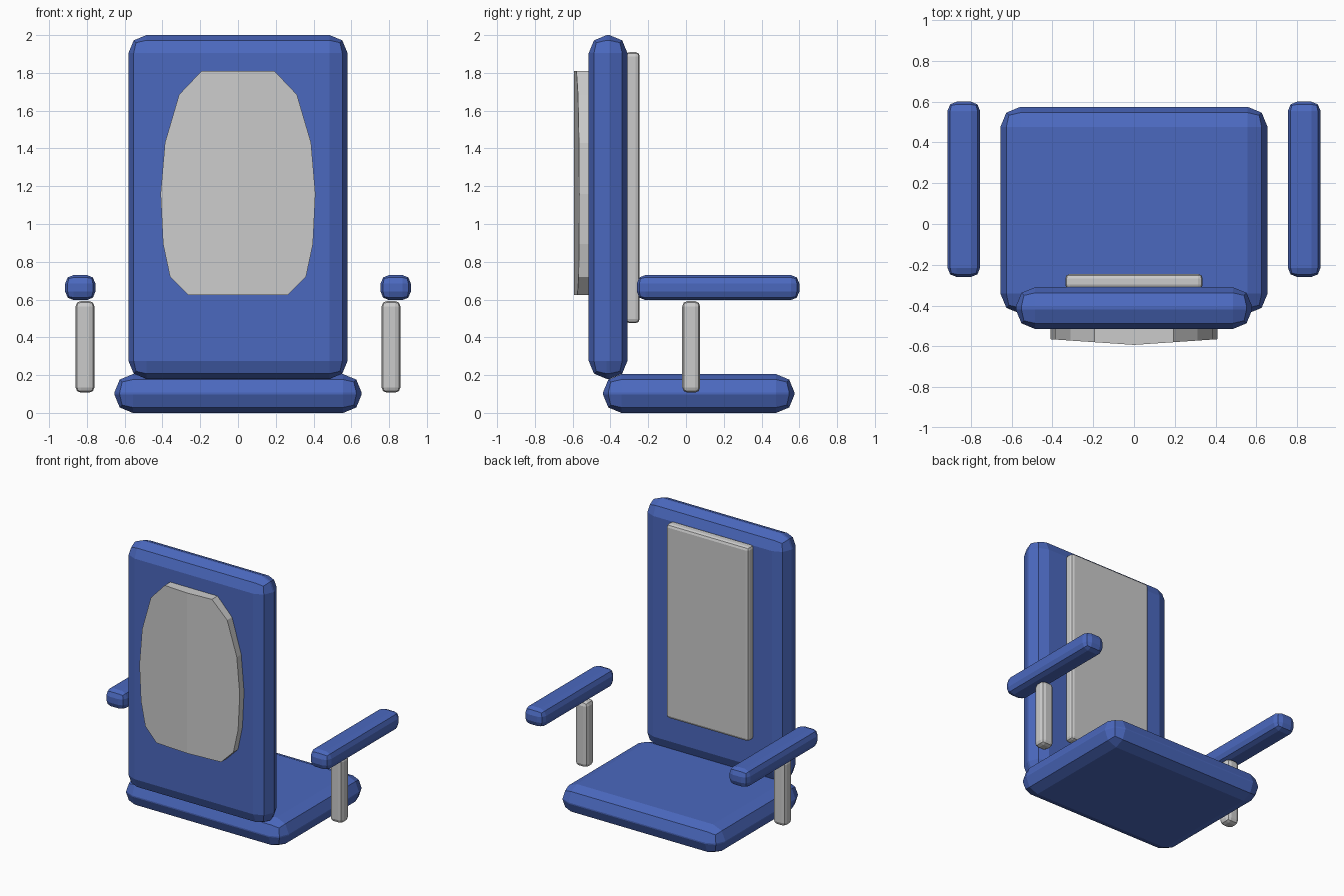
import bpy, bmesh

if "Cube" in bpy.data.objects:
    bpy.data.objects.remove(bpy.data.objects["Cube"])

blue = bpy.data.materials.new("blue_upholstery")
blue.diffuse_color = (0.07, 0.14, 0.52, 1)
blue.use_nodes = True
blue.node_tree.nodes["Principled BSDF"].inputs["Base Color"].default_value = blue.diffuse_color


def finish(bm, name, mat=None):
    bmesh.ops.recalc_face_normals(bm, faces=bm.faces)
    me = bpy.data.meshes.new(name)
    bm.to_mesh(me)
    bm.free()
    ob = bpy.data.objects.new(name, me)
    bpy.context.collection.objects.link(ob)
    if mat:
        me.materials.append(mat)
    return ob


def padded_box(name, lo, hi, bevel, mat=None):
    """Box between two corners with two-segment rounded edges."""
    bm = bmesh.new()
    bmesh.ops.create_cube(bm, size=1)
    for v in bm.verts:
        v.co = [(a + b) / 2 + c * (b - a) for a, b, c in zip(lo, hi, v.co)]
    ob = finish(bm, name, mat)
    mod = ob.modifiers.new("rounding", 'BEVEL')
    mod.width = bevel
    mod.segments = 2
    mod.limit_method = 'NONE'
    return ob


# Cushions
padded_box("seat", (-0.655, -0.44, 0.0), (0.655, 0.575, 0.205), 0.098, blue)
padded_box("backrest", (-0.58, -0.515, 0.18), (0.58, -0.31, 2.0), 0.095, blue)

# Inner back panel
padded_box("inner_panel", (-0.337, -0.32, 0.475), (0.337, -0.245, 1.91), 0.022)

# Armrests and their posts
for side, s in (("left", -1), ("right", 1)):
    xa, xb = sorted((s * 0.755, s * 0.915))
    padded_box(side + "_armrest", (xa, -0.26, 0.597), (xb, 0.6, 0.73), 0.045, blue)
    xa, xb = sorted((s * 0.76, s * 0.86))
    padded_box(side + "_armrest_post", (xa, -0.02, 0.107), (xb, 0.075, 0.592), 0.028)

# Outer shell: barrel-shaped plate with a shallow central ridge
outline = [(0, 1.81), (0.193, 1.81), (0.312, 1.685), (0.387, 1.43), (0.41, 1.16),
           (0.397, 0.895), (0.36, 0.72), (0.265, 0.625), (0, 0.625)]
bm = bmesh.new()
for s in (-1, 1):
    front = [bm.verts.new((s * x, -0.593 + 0.068 * x, z)) for x, z in outline]
    back = [bm.verts.new((s * x, -0.49, z)) for x, z in outline]
    bm.faces.new(front)
    bm.faces.new(back)
    for i in range(len(outline) - 1):
        bm.faces.new((front[i], front[i + 1], back[i + 1], back[i]))
bmesh.ops.remove_doubles(bm, verts=bm.verts, dist=0.0001)
finish(bm, "outer_shell")
